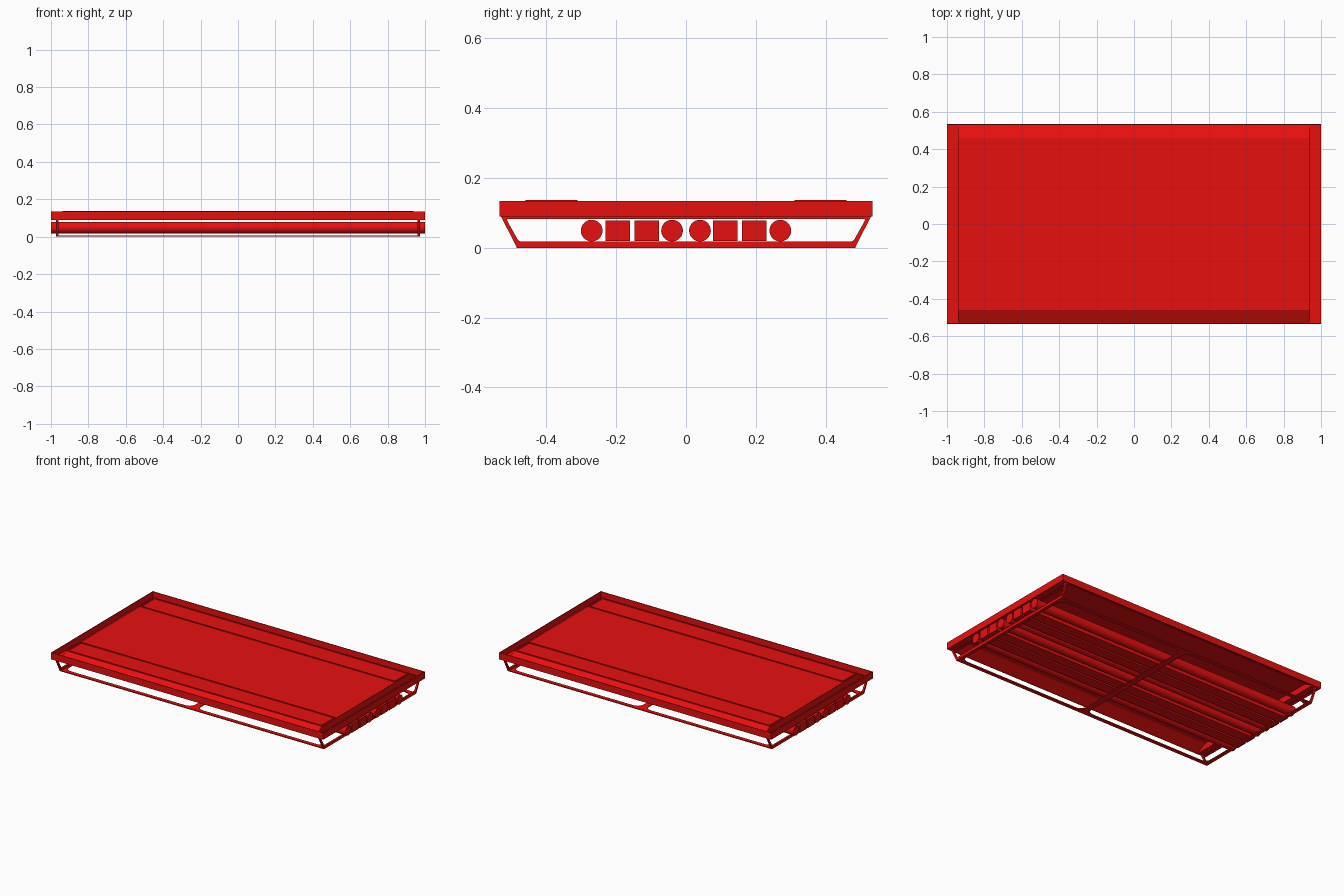
import bpy, bmesh, math
from mathutils import Matrix, Vector

if "Cube" in bpy.data.objects:
    bpy.data.objects.remove(bpy.data.objects["Cube"])

red = bpy.data.materials.new("red_paint")
red.diffuse_color = (0.8, 0.005, 0.005, 1)
red.use_nodes = True
red.node_tree.nodes["Principled BSDF"].inputs["Base Color"].default_value = red.diffuse_color


def add(name, mesh):
    ob = bpy.data.objects.new(name, mesh)
    bpy.context.collection.objects.link(ob)
    mesh.materials.clear()
    mesh.materials.append(red)
    mesh.shade_flat()
    return ob


def box(name, x0, x1, y0, y1, z0, z1):
    bm = bmesh.new()
    bmesh.ops.create_cube(bm, size=1)
    for v in bm.verts:
        v.co = Vector(((x0 + x1) / 2 + v.co.x * (x1 - x0),
                       (y0 + y1) / 2 + v.co.y * (y1 - y0),
                       (z0 + z1) / 2 + v.co.z * (z1 - z0)))
    me = bpy.data.meshes.new(name)
    bm.to_mesh(me)
    bm.free()
    return add(name, me)


def rounded(points, r, n=5):
    """Closed outline with each corner softened by a small curve."""
    out = []
    pts = [Vector(p) for p in points]
    for i, p in enumerate(pts):
        a = p + (pts[i - 1] - p).normalized() * r
        b = p + (pts[(i + 1) % len(pts)] - p).normalized() * r
        for k in range(n + 1):
            t = k / n
            out.append(a * (1 - t) ** 2 + p * 2 * t * (1 - t) + b * t * t)
    return out


def rect(x0, x1, y0, y1):
    return [(x0, y0), (x1, y0), (x1, y1), (x0, y1)]


def plate(name, outlines, depth, matrix):
    """Flat plate with holes, from nested 2D outlines."""
    cu = bpy.data.curves.new(name, 'CURVE')
    cu.dimensions = '2D'
    cu.fill_mode = 'BOTH'
    cu.extrude = depth / 2
    for line in outlines:
        s = cu.splines.new('POLY')
        s.points.add(len(line) - 1)
        for q, p in zip(s.points, line):
            q.co = (p[0], p[1], 0, 1)
        s.use_cyclic_u = True
    tmp = bpy.data.objects.new(name + "_outline", cu)
    bpy.context.collection.objects.link(tmp)
    bpy.context.view_layer.update()
    dg = bpy.context.evaluated_depsgraph_get()
    me = bpy.data.meshes.new_from_object(tmp.evaluated_get(dg))
    bpy.data.objects.remove(tmp)
    bm = bmesh.new()
    bm.from_mesh(me)
    bmesh.ops.remove_doubles(bm, verts=bm.verts, dist=1e-5)
    bm.transform(matrix)
    bmesh.ops.recalc_face_normals(bm, faces=bm.faces)
    bm.to_mesh(me)
    bm.free()
    return add(name, me)


# maps a flat (u, v) drawing onto the y-z plane
SIDE = Matrix(((0, 0, 1, 0), (1, 0, 0, 0), (0, 1, 0, 0), (0, 0, 0, 1)))

# folded deck sheet with sloping front and back edges
plate("deck", [[(-.532, .093), (-.46, .133), (.46, .133), (.532, .093),
                (.532, .089), (.46, .129), (-.46, .129), (-.532, .089)]], 1.88, SIDE)

# upright rim around the deck
plate("deck_rim", [rect(-1, 1, -.534, .534), rect(-.996, .996, -.53, .53)],
      .045, Matrix.Translation((0, 0, .1115)))

for sx, side in ((-1, "left"), (1, "right")):
    # gutter floor and inner wall at each end of the deck
    box(side + "_gutter_floor", min(sx * .936, sx * .998), max(sx * .936, sx * .998),
        -.532, .532, .089, .093)
    plate(side + "_gutter_wall",
          [[(-.532, .09), (.532, .09), (.46, .132), (-.46, .132)]],
          .004, Matrix.Translation((sx * .939, 0, 0)) @ SIDE)
    # trapezoid end frames
    plate(side + "_end_frame",
          [[(-.485, .002), (.485, .002), (.53, .09), (-.53, .09)],
           rounded([(-.479, .018), (.479, .018), (.515, .083), (-.515, .083)], .008)],
          .012, Matrix.Translation((sx * .966, 0, 0)) @ SIDE)

# thin raised outlines on the deck
for sy, side in ((-1, "front"), (1, "back")):
    plate(side + "_deck_trim",
          [rect(-.938, .938, sy * .385 - .075, sy * .385 + .075),
           rect(-.929, .929, sy * .385 - .066, sy * .385 + .066)],
          .006, Matrix.Translation((0, 0, .134)))

# flat lower frame with a filleted middle brace
plate("lower_frame",
      [rect(-.972, .972, -.485, .485),
       rounded(rect(-.95, -.02, -.46, .46), .05),
       rounded(rect(.02, .95, -.46, .46), .05)],
      .006, Matrix.Translation((0, 0, .003)))

# round and square bars running the full length
for sy, side in ((-1, "front"), (1, "back")):
    for i, y in enumerate((.04, .27)):
        bpy.ops.mesh.primitive_cylinder_add(
            vertices=48, radius=.031, depth=2,
            location=(0, sy * y, .049), rotation=(0, math.pi / 2, 0))
        ob = bpy.context.object
        ob.name = f"{side}_round_bar_{i + 1}"
        ob.data.materials.append(red)
        bpy.ops.object.shade_smooth_by_angle()
    for i, y in enumerate((.112, .195)):
        box(f"{side}_square_bar_{i + 1}", -1, 1,
            sy * y - .035, sy * y + .035, .02, .078)
